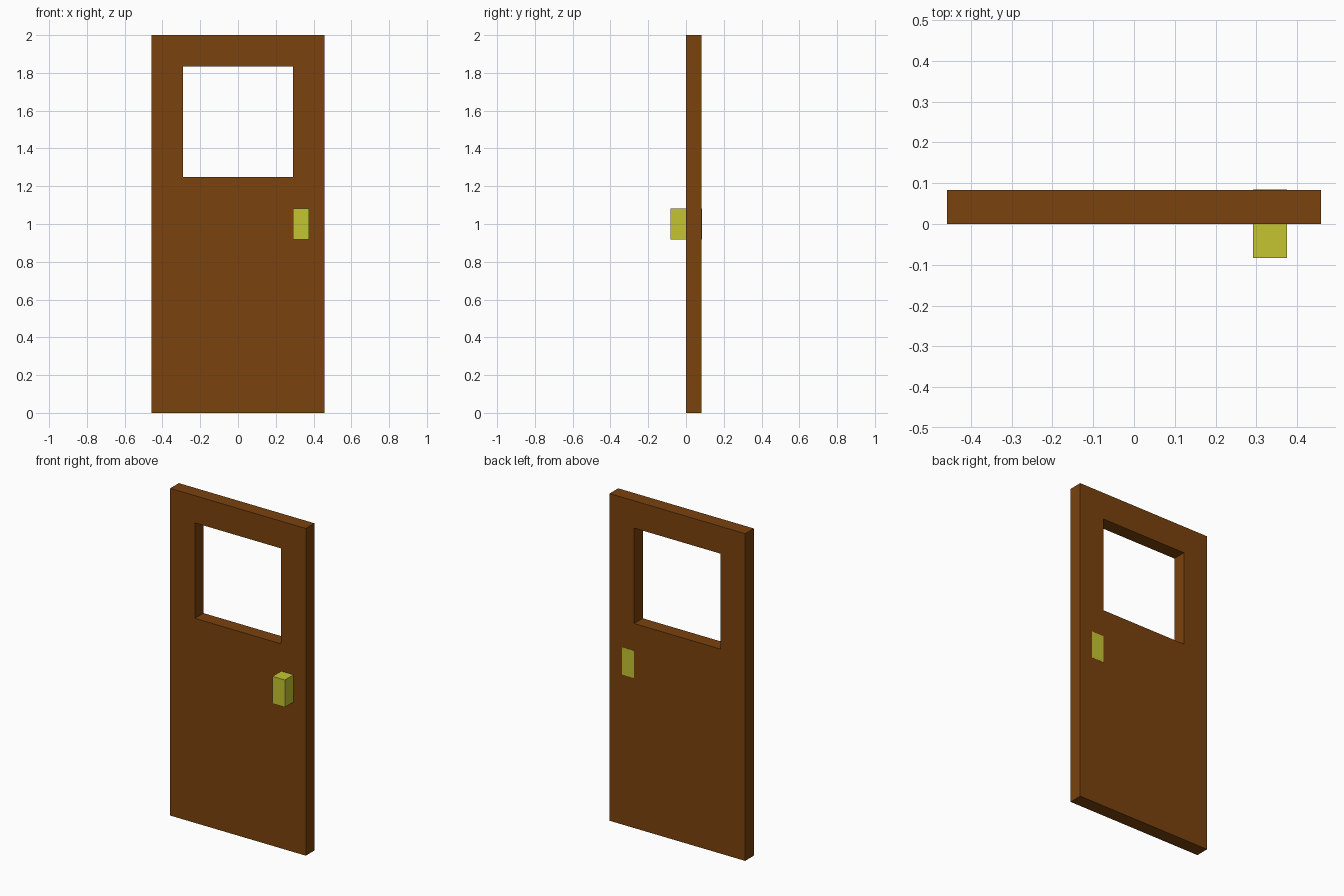
import bpy
import bmesh
from mathutils import Vector

cube = bpy.data.objects.get("Cube")
if cube:
    bpy.data.objects.remove(cube, do_unlink=True)

U = 2 / 24  # module: the door is 24 units tall, 11 wide and 1 thick


def make_material(name, rgb):
    mat = bpy.data.materials.new(name)
    mat.use_nodes = True
    color = (*rgb, 1.0)
    mat.diffuse_color = color
    mat.node_tree.nodes["Principled BSDF"].inputs["Base Color"].default_value = color
    return mat


def make_object(name, bm, mat):
    bmesh.ops.recalc_face_normals(bm, faces=bm.faces[:])
    mesh = bpy.data.meshes.new(name)
    bm.to_mesh(mesh)
    bm.free()
    mesh.materials.append(mat)
    obj = bpy.data.objects.new(name, mesh)
    bpy.context.collection.objects.link(obj)
    return obj


def rectangle(bm, x0, x1, z0, z1):
    corners = [(x0, z0), (x1, z0), (x1, z1), (x0, z1)]
    return [bm.verts.new((x * U, 0, z * U)) for x, z in corners]


brown = make_material("brown wood", (0.195, 0.054, 0.004))
yellow = make_material("yellow brass", (0.56, 0.56, 0.032))

# Door panel: a flat ring around the window opening, extruded to its thickness
bm = bmesh.new()
outer = rectangle(bm, -5.5, 5.5, 0, 24)
inner = rectangle(bm, -3.5, 3.5, 15, 22)
for i in range(4):
    j = (i + 1) % 4
    bm.faces.new((outer[i], outer[j], inner[j], inner[i]))
extruded = bmesh.ops.extrude_face_region(bm, geom=bm.faces[:])
back = [g for g in extruded["geom"] if isinstance(g, bmesh.types.BMVert)]
bmesh.ops.translate(bm, verts=back, vec=Vector((0, U, 0)))
make_object("door_panel", bm, brown)

# Handle: block standing out in front, passing through to show on the back
bm = bmesh.new()
bmesh.ops.create_cube(bm, size=1)
y0, y1 = -U, U + 0.001
bmesh.ops.scale(bm, verts=bm.verts, vec=(U, y1 - y0, 2 * U))
bmesh.ops.translate(bm, verts=bm.verts, vec=(4 * U, (y0 + y1) / 2, 12 * U))
make_object("door_handle", bm, yellow)
